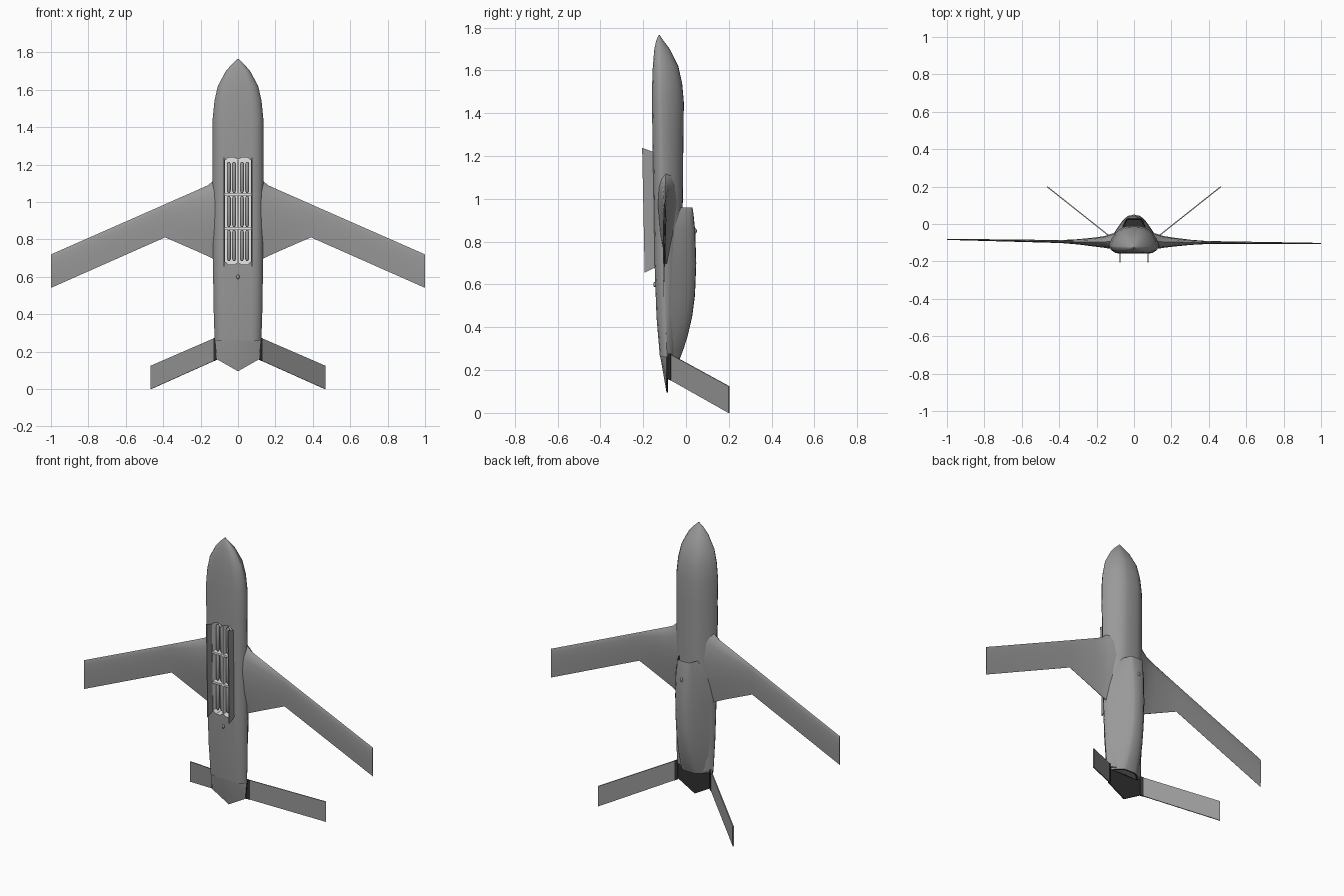
import bpy, bmesh, math
from mathutils import Vector

if "Cube" in bpy.data.objects:
    bpy.data.objects.remove(bpy.data.objects["Cube"])


def mat(name, r, g, b):
    m = bpy.data.materials.new(name)
    m.diffuse_color = (r, g, b, 1)
    m.use_nodes = True
    m.node_tree.nodes["Principled BSDF"].inputs["Base Color"].default_value = m.diffuse_color
    return m


GREY = mat("airframe_grey", 0.32, 0.32, 0.32)
DARK = mat("dark_duct", 0.03, 0.03, 0.03)
WHITE = mat("bay_white", 0.8, 0.8, 0.8)
MATS = [GREY, DARK, WHITE]


def finish(name, bm, mi=None, angle=35):
    bmesh.ops.recalc_face_normals(bm, faces=bm.faces[:])
    me = bpy.data.meshes.new(name)
    for m in MATS:
        me.materials.append(m)
    if mi is not None:
        for f in bm.faces:
            f.material_index = mi
    bm.to_mesh(me)
    bm.free()
    ob = bpy.data.objects.new(name, me)
    bpy.context.collection.objects.link(ob)
    smooth(ob, angle)
    return ob


def smooth(ob, angle=35):
    bpy.ops.object.select_all(action='DESELECT')
    ob.select_set(True)
    bpy.context.view_layer.objects.active = ob
    bpy.ops.object.shade_smooth_by_angle(angle=math.radians(angle))


def loft(bm, rings):
    """Skin closed rings of points; returns the two end caps."""
    vr = [[bm.verts.new(p) for p in r] for r in rings]
    n = len(vr[0])
    for a, b in zip(vr, vr[1:]):
        for i in range(n):
            j = (i + 1) % n
            bm.faces.new((a[i], a[j], b[j], b[i]))
    return bm.faces.new(vr[0]), bm.faces.new(vr[-1])


def prism(name, pts, vec, mi, angle=35):
    bm = bmesh.new()
    v = Vector(vec)
    loft(bm, [[Vector(p) - v / 2 for p in pts], [Vector(p) + v / 2 for p in pts]])
    return finish(name, bm, mi, angle)


def mirrored(half, z):
    """Half outline from top centre to bottom centre, mirrored to a full ring."""
    return [(x, y, z) for x, y in half] + [(-x, y, z) for x, y in half[-2:0:-1]]


# Fuselage: chined body with flat belly; z, half width, belly y, chine y, back y
stations = [
    (1.765, .003, -.128, -.126, -.123), (1.74, .030, -.139, -.125, -.106),
    (1.70, .065, -.148, -.124, -.076), (1.62, .108, -.155, -.122, -.036),
    (1.54, .126, -.158, -.120, -.018), (1.45, .135, -.159, -.118, -.010),
    (1.30, .135, -.157, -.115, -.012), (1.00, .135, -.151, -.110, -.015),
    (.70, .134, -.147, -.105, -.018), (.45, .131, -.138, -.097, -.030),
    (.26, .125, -.122, -.090, -.050)]
upper = [(0, 1), (.25, .99), (.42, .94), (.58, .82), (.73, .64), (.88, .38), (1, .03)]
lower = [(1, .03), (.9, .55), (.74, .88), (.55, 1), (0, 1)]
bm = bmesh.new()
loft(bm, [mirrored([(x * w, yc + f * (yt - yc)) for x, f in upper]
                   + [(x * w, yc - f * (yc - yb)) for x, f in lower], z)
          for z, w, yb, yc, yt in stations])
fuselage = finish("fuselage", bm, 0)

# Weapons bay cut into the belly, with toothed ends
outline = [(.07, .682), (.05, .665), (.02, .665), (0, .678), (-.02, .665), (-.05, .665), (-.07, .682),
           (-.07, 1.222), (-.05, 1.238), (-.02, 1.238), (0, 1.228), (.02, 1.238), (.05, 1.238), (.07, 1.222)]
cutter = prism("bay_cutter", [(x, -.15, z) for x, z in outline], (0, .12, 0), 2)
cutter.hide_render = True
mod = fuselage.modifiers.new("bay", 'BOOLEAN')
mod.operation, mod.solver, mod.object = 'DIFFERENCE', 'EXACT', cutter
bpy.context.view_layer.objects.active = fuselage
bpy.ops.object.modifier_apply(modifier="bay")
bpy.data.objects.remove(cutter)
for p in fuselage.data.polygons:      # white bay lining
    c = p.center
    inside = abs(c.x) < .0715 and .66 < c.z < 1.24 and -.155 < c.y < -.08
    vertical_wall = abs(p.normal.y) < .1
    floor = p.normal.y < -.9 and c.y > -.1
    p.material_index = 2 if inside and (vertical_wall or floor) else 0
smooth(fuselage)

# Bay frame and stores: four columns by three rows
for z in (.858, 1.042):
    prism("bay_crossbar", [(-.07, -.125, z - .006), (.07, -.125, z - .006),
                           (.07, -.125, z + .006), (-.07, -.125, z + .006)], (0, .05, 0), 2)
prism("bay_keel", [(-.004, -.125, .68), (.004, -.125, .68),
                   (.004, -.125, 1.225), (-.004, -.125, 1.225)], (0, .05, 0), 2)
for x in (-.049, -.021, .021, .049):
    for zc in (.768, .95, 1.132):
        bm = bmesh.new()
        prof = [(-.083, .005), (-.07, .011), (.07, .011), (.083, .005)]
        loft(bm, [[(x + r * math.cos(k * math.pi / 5), -.128 + r * math.sin(k * math.pi / 5), zc + dz)
                   for k in range(10)] for dz, r in prof])
        finish("bay_store", bm, 0)

# Open bay doors
for s in (-1, 1):
    prism("bay_door", [(s * .074, -.14, 1.215), (s * .074, -.205, 1.238),
                       (s * .074, -.193, .655), (s * .074, -.14, .682)], (.005, 0, 0), 0)

# Dorsal engine hump with intake and exhaust; z, base x, base y, top x, top y
hump = [(.96, .066, -.03, .040, .030), (.93, .082, -.04, .040, .035), (.85, .108, -.055, .038, .043),
        (.70, .118, -.065, .037, .048), (.55, .118, -.070, .037, .042), (.45, .116, -.073, .038, .029),
        (.36, .112, -.078, .038, .008), (.30, .106, -.082, .040, -.011), (.25, .098, -.086, .044, -.030)]
bm = bmesh.new()
rings = []
for z, xb, yb, xt, yt in hump:
    h = yt - yb
    rings.append(mirrored([(0, yt), (xt * .7, yt - .02 * h), (xt, yt - .07 * h),
                           (xt + .3 * (xb - xt), yt - .27 * h),
                           (xt + .7 * (xb - xt), yb + .33 * h), (xb, yb), (0, yb)], z))
front, back = loft(bm, rings)
bmesh.ops.recalc_face_normals(bm, faces=bm.faces[:])
bmesh.ops.inset_region(bm, faces=[front], thickness=.005)
for v in front.verts:
    v.co.z -= .035
front.material_index = 1
for e in front.edges:
    for f in e.link_faces:
        f.material_index = 1
back.material_index = 1
bmesh.ops.inset_region(bm, faces=[back], thickness=.010)
for e in back.edges:
    for f in e.link_faces:
        f.material_index = 1
back.material_index = 0
finish("engine_hump", bm)

# Pointed tail deck: grey below, dark above and at the sides
bm = bmesh.new()
for s in (-1, 1):
    for p in [(.124, -.084, .268), (.124, -.092, .268), (.114, -.084, .16), (.114, -.091, .16),
              (.07, -.121, .268)]:
        bm.verts.new((s * p[0], p[1], p[2]))
bm.verts.new((0, -.085, .095))
bm.verts.new((0, -.091, .095))
bmesh.ops.convex_hull(bm, input=bm.verts[:])
bmesh.ops.recalc_face_normals(bm, faces=bm.faces[:])
for f in bm.faces:
    f.material_index = 0 if f.normal.y < -.3 else 1
finish("tail_deck", bm)

# Swept wings with blended roots; x, leading z, trailing z, centre y, thickness
wing = [(.09, 1.145, .675, -.088, .090), (.135, 1.112, .698, -.094, .074), (.16, 1.090, .710, -.096, .062),
        (.22, 1.063, .737, -.097, .046), (.30, 1.028, .772, -.098, .028), (.39, .988, .811, -.099, .016),
        (1.0, .720, .541, -.104, .006)]
foil = [(0, 0), (.04, .5), (.15, .85), (.35, 1), (.65, .7), (1, .06)]
for s in (-1, 1):
    bm = bmesh.new()
    rings = []
    for x, zl, zt, y, t in wing:
        if s < 0:
            y += .022 * max(0, x - .2) / .8
        rings.append([(s * x, y + t / 2 * f, zl + c * (zt - zl)) for c, f in foil]
                     + [(s * x, y - t / 2 * f, zl + c * (zt - zl)) for c, f in foil[:0:-1]])
    loft(bm, rings)
    finish("wing", bm, 0)

# V-tail fins with dark root fairings
for s in (-1, 1):
    a, b = Vector((s * .112, -.08, 0)), Vector((s * .465, .2, 0))
    n = Vector((-s * .62, .78, 0))

    def fin(name, t0, t1, th, mi):
        def at(t, z0, z1):
            return a.lerp(b, t) + Vector((0, 0, z0 + (z1 - z0) * t))
        prism(name, [at(t0, .278, .125), at(t1, .278, .125), at(t1, .158, 0), at(t0, .158, 0)], n * th, mi)

    fin("tail_fin", 0, 1, .006, 0)
    fin("fin_root", 0, .045, .012, 1)

# Small belly and dorsal antennas
for y, z in ((-.145, .6), (.043, .85)):
    bm = bmesh.new()
    bmesh.ops.create_uvsphere(bm, u_segments=12, v_segments=8, radius=.008)
    for v in bm.verts:
        v.co = Vector((v.co.x, v.co.y + y, v.co.z * 1.6 + z))
    finish("antenna", bm, 0, 60)
